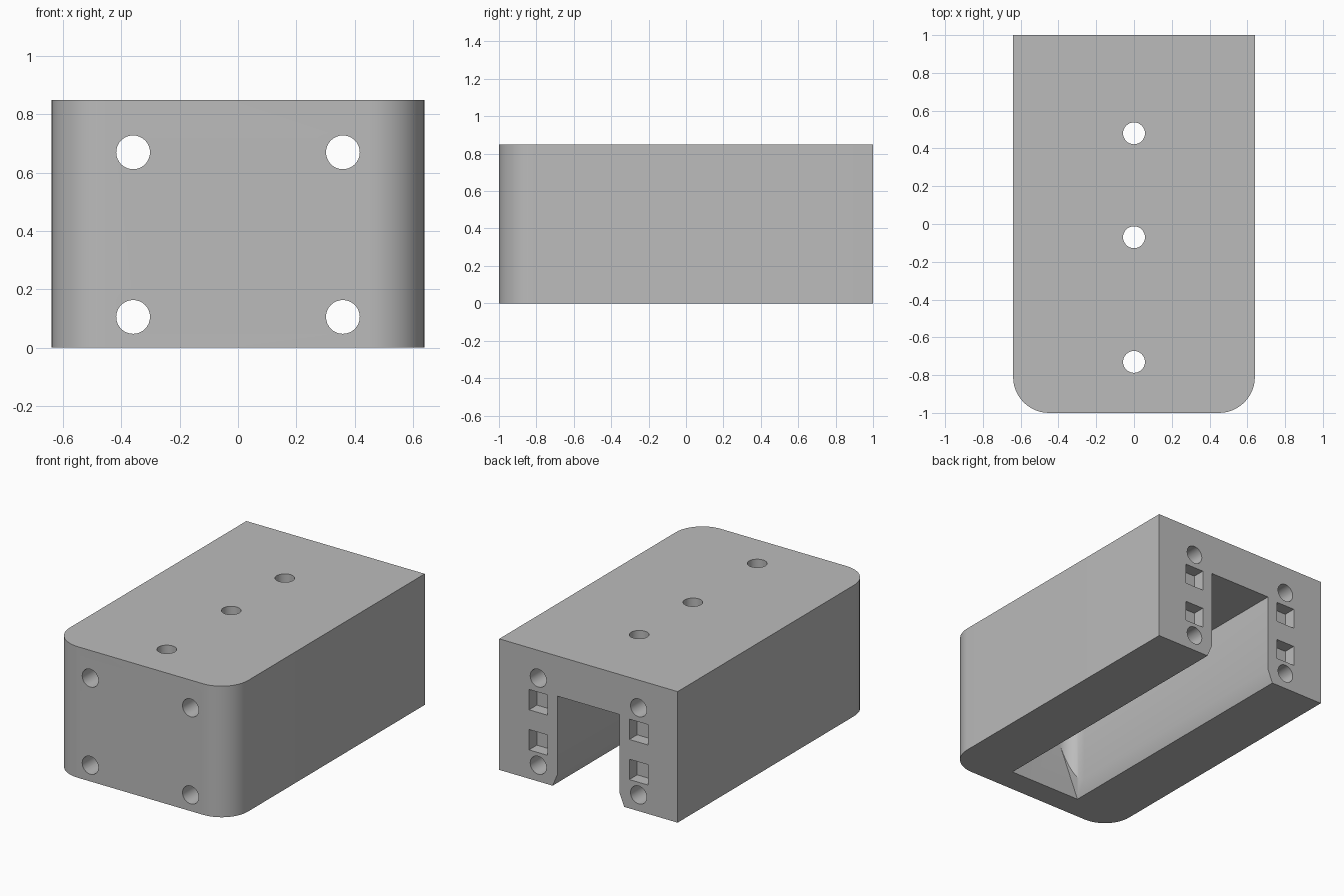
import bpy, bmesh, math
from mathutils import Vector

cube = bpy.data.objects.get("Cube")
if cube:
    bpy.data.objects.remove(cube, do_unlink=True)

grey = bpy.data.materials.new("plain_grey")
grey.use_nodes = True
grey.diffuse_color = (0.5, 0.5, 0.5, 1)
grey.node_tree.nodes["Principled BSDF"].inputs["Base Color"].default_value = (0.5, 0.5, 0.5, 1)


def prism(name, outline, direction):
    """Extrude a flat outline along a direction into a closed solid."""
    bm = bmesh.new()
    face = bm.faces.new([bm.verts.new(p) for p in outline])
    new = bmesh.ops.extrude_face_region(bm, geom=[face])["geom"]
    bmesh.ops.translate(bm, vec=Vector(direction),
                        verts=[v for v in new if isinstance(v, bmesh.types.BMVert)])
    bmesh.ops.recalc_face_normals(bm, faces=bm.faces)
    mesh = bpy.data.meshes.new(name)
    bm.to_mesh(mesh)
    bm.free()
    mesh.materials.append(grey)
    obj = bpy.data.objects.new(name, mesh)
    bpy.context.collection.objects.link(obj)
    return obj


def rounded_front(half, front, back, radius, z, steps=12):
    """Plan outline: square at the back, rounded corners at the front."""
    pts = [(half, back, z), (-half, back, z)]
    for cx, start in ((radius - half, math.pi), (half - radius, 1.5 * math.pi)):
        for i in range(steps + 1):
            a = start + i / steps * math.pi / 2
            pts.append((cx + radius * math.cos(a), front + radius + radius * math.sin(a), z))
    return pts


def circle(radius, place, sides=32):
    angles = [math.tau * i / sides for i in range(sides)]
    return [place(radius * math.cos(a), radius * math.sin(a)) for a in angles]


# Main block
LENGTH, HEIGHT = 2.0, 0.85
block = prism("housing_block", rounded_front(0.64, -1, 1, 0.19, 0), (0, 0, HEIGHT))

# Channel open below and at the back, with flared lower edges
END = -0.84
cutters = [prism("channel_cutter", rounded_front(0.222, END, 1.2, 0.105, -0.1), (0, 0, 0.69))]
flare = [(s * (0.257 - 0.42 * z), END, z) for s, z in ((-1, -0.1), (1, -0.1), (1, 0.5), (-1, 0.5))]
cutters.append(prism("flare_cutter", flare, (0, 2.04, 0)))

# Long bolt holes and square nut pockets on both sides
for x in (-0.36, 0.36):
    for z in (0.105, 0.67):
        ring = circle(0.058, lambda u, v: (x + u, -1.1, z + v))
        cutters.append(prism("bolt_cutter", ring, (0, LENGTH + 0.2, 0)))
    for z in (0.253, 0.513):
        h = 0.066
        square = [(x + u, 0.92, z + v) for u, v in ((-h, -h), (h, -h), (h, h), (-h, h))]
        cutters.append(prism("pocket_cutter", square, (0, 0.2, 0)))

# Holes through the roof
for y in (-0.73, -0.07, 0.48):
    ring = circle(0.058, lambda u, v: (u, y + v, 0.4))
    cutters.append(prism("roof_hole_cutter", ring, (0, 0, 0.6)))

# Cut everything out of the block
bpy.context.view_layer.objects.active = block
for cutter in cutters:
    cutter.hide_render = True
    mod = block.modifiers.new("cut", "BOOLEAN")
    mod.operation = "DIFFERENCE"
    mod.solver = "EXACT"
    mod.object = cutter
    bpy.ops.object.modifier_apply(modifier=mod.name)
    bpy.data.objects.remove(cutter, do_unlink=True)

# Smooth the curved walls, keep the edges sharp
bpy.ops.object.select_all(action="DESELECT")
block.select_set(True)
bpy.ops.object.shade_smooth_by_angle(angle=math.radians(30))
